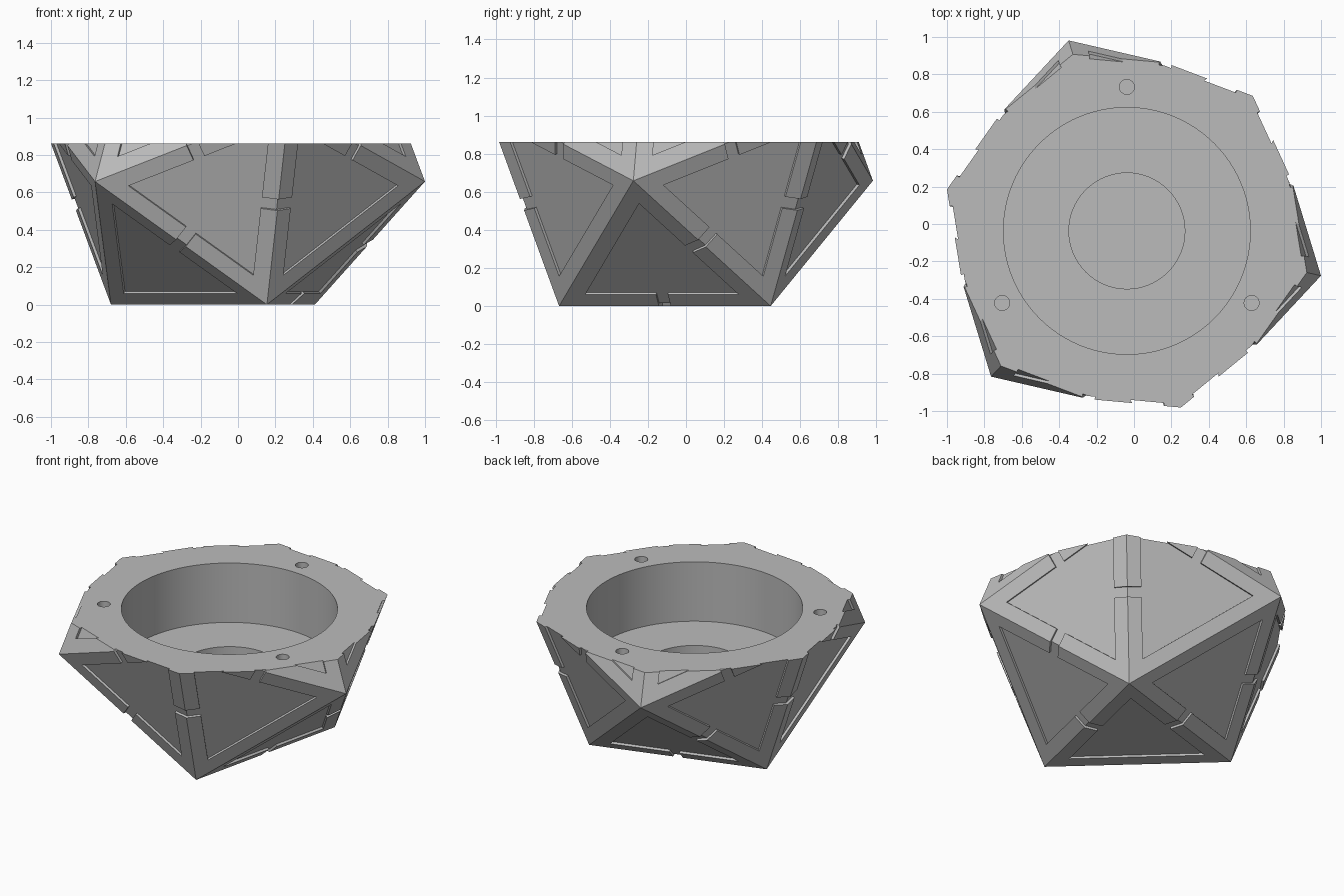
import bpy, bmesh, math
from mathutils import Vector
from itertools import combinations

EDGE = 1.14                                   # edge length of the solid
INR = EDGE * 0.75576                          # centre to face distance
FRAME, DEPTH, SLOT = 0.09, 0.015, 0.064       # rim width, recess depth, slot width
OFFSET = Vector((-0.038, -0.037, INR))
RIM_Z = INR

if "Cube" in bpy.data.objects:
    bpy.data.objects.remove(bpy.data.objects["Cube"], do_unlink=True)

grey = bpy.data.materials.new("light grey")
grey.use_nodes = True
colour = (0.5, 0.5, 0.5, 1)
grey.diffuse_color = colour
grey.node_tree.nodes["Principled BSDF"].inputs["Base Color"].default_value = colour


def ring(radius, z, start):
    return [Vector((radius * math.cos(math.radians(start + 120 * k)),
                    radius * math.sin(math.radians(start + 120 * k)), z)) for k in range(3)]


# Twenty-sided solid resting on one face: bottom, lower, upper and top rings
small, wide, mid_z = EDGE * 0.57735, EDGE * 0.93417, EDGE * 0.17841
corners = (ring(small, -INR, 47) + ring(wide, -mid_z, -13)
           + ring(wide, mid_z, 47) + ring(small, INR, -13))
plain_edges = [{2, 3}, {0, 4}, {1, 5}, {1, 2}]    # edges without a slot

bm = bmesh.new()
cache = {}


def vert(p):
    key = tuple(round(c, 4) for c in p)
    if key not in cache:
        cache[key] = bm.verts.new(p)
    return cache[key]


def face(points):
    verts = list(dict.fromkeys(vert(p) for p in points))
    if len(verts) > 2:
        bm.faces.new(verts)


def add_panel(tri):
    """Raised rim with slots at the edge middles around a recessed panel."""
    pts = [corners[i] for i in tri]
    centre = sum(pts, Vector()) / 3
    normal = centre.normalized()
    inner = [centre + (p - centre) * (1 - FRAME / (EDGE * 0.288675)) for p in pts]

    def sink(p):
        return p - normal * DEPTH

    def sink_edge(p):
        return p * (1 - DEPTH / INR)

    def edge_points(i, j):
        """Slot side nearest corner i, on the outer edge and on the panel line."""
        half = 0 if {tri[i], tri[j]} in plain_edges else SLOT / 2
        step = (pts[j] - pts[i]).normalized() * half
        return (pts[i] + pts[j]) / 2 - step, (inner[i] + inner[j]) / 2 - step, half > 0

    floor = []
    for i in range(3):
        j, k = (i + 1) % 3, (i + 2) % 3
        out_j, in_j, slot_j = edge_points(i, j)
        out_k, in_k, slot_k = edge_points(i, k)
        face([pts[i], out_j, in_j, inner[i], in_k, out_k])
        for o, n, slot in ((out_j, in_j, slot_j), (out_k, in_k, slot_k)):
            face([inner[i], n, sink(n), sink(inner[i])])
            if slot:
                face([n, o, sink_edge(o), sink(n)])
        floor += [sink(in_k)]
        if slot_k:
            floor.insert(-1, sink_edge(out_k))
        floor += [sink(inner[i]), sink(in_j)]
        if slot_j:
            floor.append(sink_edge(out_j))
    face(floor)


for tri in combinations(range(12), 3):
    if all(abs((corners[a] - corners[b]).length - EDGE) < 0.01
           for a, b in combinations(tri, 2)):
        add_panel(tri)
bmesh.ops.recalc_face_normals(bm, faces=bm.faces)

# Halve the solid and close it with a flat rim
cut = bmesh.ops.bisect_plane(bm, geom=bm.verts[:] + bm.edges[:] + bm.faces[:],
                             plane_co=(0, 0, 0), plane_no=(0, 0, 1), clear_outer=True)
rim_edges = [e for e in cut["geom_cut"] if isinstance(e, bmesh.types.BMEdge)]
bmesh.ops.contextual_create(bm, geom=rim_edges)
bmesh.ops.recalc_face_normals(bm, faces=bm.faces)
bmesh.ops.translate(bm, verts=bm.verts, vec=OFFSET)

mesh = bpy.data.meshes.new("faceted_bowl")
bm.to_mesh(mesh)
bm.free()
bowl = bpy.data.objects.new("faceted_bowl", mesh)
bpy.context.collection.objects.link(bowl)
mesh.materials.append(grey)


def bore(name, radius, depth, x, y, top, sides):
    """Round pocket cut downwards from height top."""
    height = depth + 0.1
    bpy.ops.mesh.primitive_cylinder_add(vertices=sides, radius=radius, depth=height,
                                        location=(x, y, top + 0.1 - height / 2))
    cutter = bpy.context.object
    cutter.name = name
    cutter.data.materials.append(grey)
    cutter.hide_render = True
    mod = bowl.modifiers.new(name, "BOOLEAN")
    mod.operation, mod.solver, mod.object = "DIFFERENCE", "EXACT", cutter
    bpy.context.view_layer.objects.active = bowl
    bpy.ops.object.modifier_apply(modifier=name)
    bpy.data.objects.remove(cutter, do_unlink=True)


# Main well, stepped centre pocket and three peg holes
bore("well_cutter", 0.66, 0.4, OFFSET.x, OFFSET.y, RIM_Z, 96)
bore("pocket_cutter", 0.31, 0.2, OFFSET.x, OFFSET.y, RIM_Z - 0.4, 64)
for n, p in enumerate(ring(0.77, 0, 90)):
    bore(f"peg_hole_cutter_{n}", 0.04, 0.12, OFFSET.x + p.x, OFFSET.y + p.y, RIM_Z, 32)

bpy.ops.object.select_all(action="DESELECT")
bowl.select_set(True)
bpy.context.view_layer.objects.active = bowl
bpy.ops.object.shade_smooth_by_angle(angle=math.radians(15))
